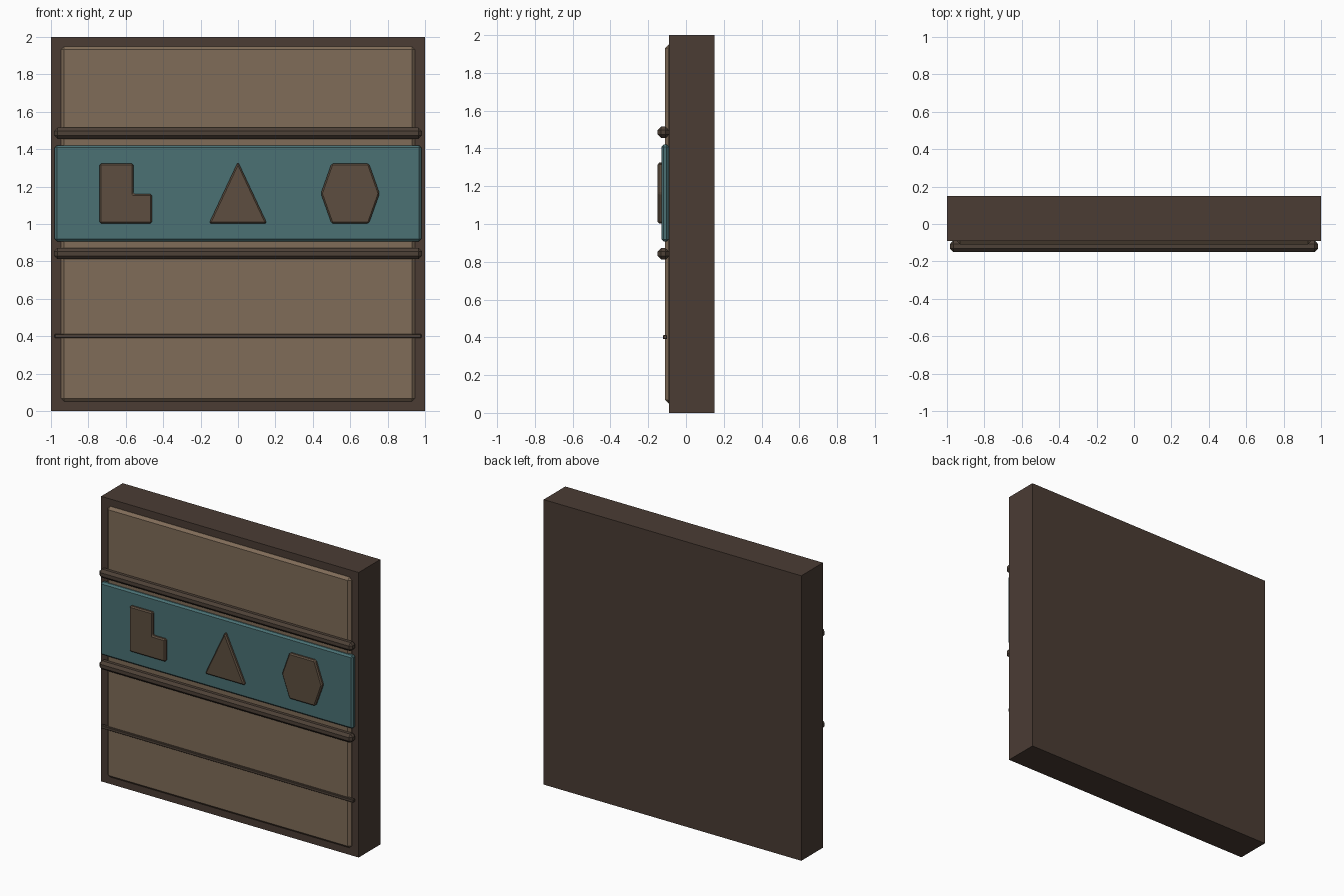
import bpy, bmesh

if "Cube" in bpy.data.objects:
    bpy.data.objects.remove(bpy.data.objects["Cube"])


def material(name, rgb):
    m = bpy.data.materials.new(name)
    m.diffuse_color = (*rgb, 1)
    m.use_nodes = True
    m.node_tree.nodes["Principled BSDF"].inputs["Base Color"].default_value = m.diffuse_color
    return m


WALL = material("dark_brown", (0.069, 0.045, 0.034))
PANEL = material("tan", (0.216, 0.150, 0.098))
TEAL = material("teal", (0.069, 0.165, 0.175))
TRIM = material("mid_brown", (0.110, 0.076, 0.050))
RAIL = material("rail_brown", (0.075, 0.053, 0.038))


def plate(name, outline, y0, y1, mat, bevel=0.0):
    """Extrude an x-z outline from y0 (front) to y1 (back), with chamfered edges."""
    bm = bmesh.new()
    face = bm.faces.new([bm.verts.new((x, y0, z)) for x, z in outline])
    ext = bmesh.ops.extrude_face_region(bm, geom=[face])
    for v in ext["geom"]:
        if isinstance(v, bmesh.types.BMVert):
            v.co.y = y1
    if bevel:
        bmesh.ops.bevel(bm, geom=bm.edges[:], offset=bevel, segments=1,
                        profile=0.5, affect='EDGES')
    bmesh.ops.recalc_face_normals(bm, faces=bm.faces[:])
    mesh = bpy.data.meshes.new(name)
    bm.to_mesh(mesh)
    bm.free()
    mesh.materials.append(mat)
    ob = bpy.data.objects.new(name, mesh)
    bpy.context.collection.objects.link(ob)
    return ob


def rect(half_x, z0, z1):
    return [(-half_x, z0), (half_x, z0), (half_x, z1), (-half_x, z1)]


# Wall slab and raised face panel
plate("wall_slab", rect(1.0, 0, 2), -0.09, 0.15, WALL)
plate("face_panel", rect(0.947, 0.05, 1.95), -0.11, -0.05, PANEL, 0.018)

# Teal band
plate("teal_band", rect(0.98, 0.907, 1.42), -0.13, -0.09, TEAL, 0.012)

# Rails above and below the band, and a thin lower strip
for name, z in (("upper_rail", 1.485), ("lower_rail", 0.842)):
    plate(name, rect(0.983, z - 0.03, z + 0.03), -0.15, -0.09, RAIL, 0.018)
plate("thin_strip", rect(0.98, 0.39, 0.412), -0.122, -0.1, RAIL, 0.003)

# Raised shapes on the band
shapes = {
    "l_shape": [(-0.74, 1.003), (-0.46, 1.003), (-0.46, 1.16),
                (-0.56, 1.16), (-0.56, 1.323), (-0.74, 1.323)],
    "triangle_shape": [(-0.155, 1.003), (0.155, 1.003), (0, 1.333)],
    "hexagon_shape": [(0.5, 1.003), (0.7, 1.003), (0.757, 1.163),
                      (0.7, 1.323), (0.5, 1.323), (0.443, 1.163)],
}
for name, outline in shapes.items():
    plate(name, outline, -0.15, -0.115, TRIM, 0.008)
